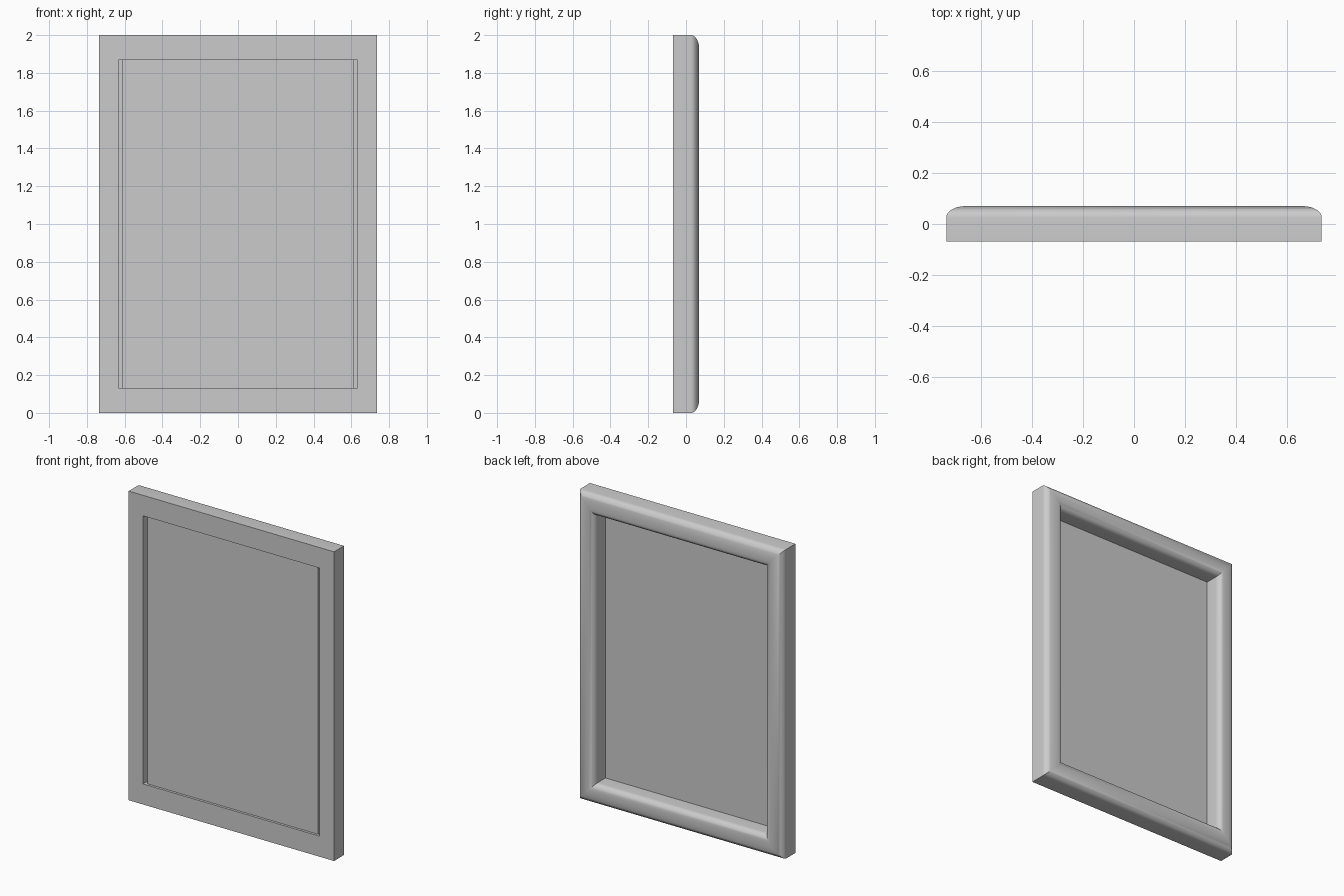
import bpy, bmesh, math

if "Cube" in bpy.data.objects:
    bpy.data.objects.remove(bpy.data.objects["Cube"])

W, H = 0.735, 2.0          # half width, height
YF, YB = -0.068, 0.07      # front and back planes


def finish(name, bm):
    bmesh.ops.remove_doubles(bm, verts=bm.verts, dist=1e-5)
    bmesh.ops.recalc_face_normals(bm, faces=bm.faces)
    mesh = bpy.data.meshes.new(name)
    bm.to_mesh(mesh)
    bm.free()
    obj = bpy.data.objects.new(name, mesh)
    bpy.context.collection.objects.link(obj)
    return obj


def arc(cx, cy, rx, ry, a0, a1, n):
    for i in range(n + 1):
        a = math.radians(a0 + (a1 - a0) * i / n)
        yield cx + rx * math.cos(a), cy + ry * math.sin(a)


# Moulding section: (inset in x, inset in z, y), outer front edge round to the inner wall
section = [(0, 0, YF)]
section += [(d, d, y) for d, y in arc(0.075, 0.026, 0.075, YB - 0.026, 180, 90, 10)]
section += [(d, d * 1.0 + 0.008 * (d - 0.075) / 0.05, y)
            for d, y in arc(0.085, 0.03, 0.04, YB - 0.03, 90, 0, 8)]
# Inner wall, thin lip and front groove in the side rails
section += [(0.125, 0.133, -0.05), (0.123, 0.133, -0.05), (0.123, 0.133, -0.02),
            (0.103, 0.133, -0.02), (0.103, 0.133, YF)]

# Mitred frame
bm = bmesh.new()
loops = []
for sx, top in ((-1, 0), (1, 0), (1, 1), (-1, 1)):
    loops.append([bm.verts.new((sx * (W - dx), y, H - dz if top else dz))
                  for dx, dz, y in section])
n = len(section)
for k in range(4):
    a, b = loops[k], loops[(k + 1) % 4]
    for i in range(n):
        j = (i + 1) % n
        bm.faces.new((a[i], b[i], b[j], a[j]))
bmesh.ops.dissolve_degenerate(bm, dist=1e-5, edges=bm.edges)
frame = finish("frame", bm)
bpy.context.view_layer.objects.active = frame
frame.select_set(True)
bpy.ops.object.shade_smooth_by_angle(angle=math.radians(30))

# Backing panel
bm = bmesh.new()
bmesh.ops.create_cube(bm, size=1)
for v in bm.verts:
    v.co = (v.co.x * 1.22, -0.05 + v.co.y * 0.004, H / 2 + v.co.z * (H - 0.266))
finish("panel", bm)
